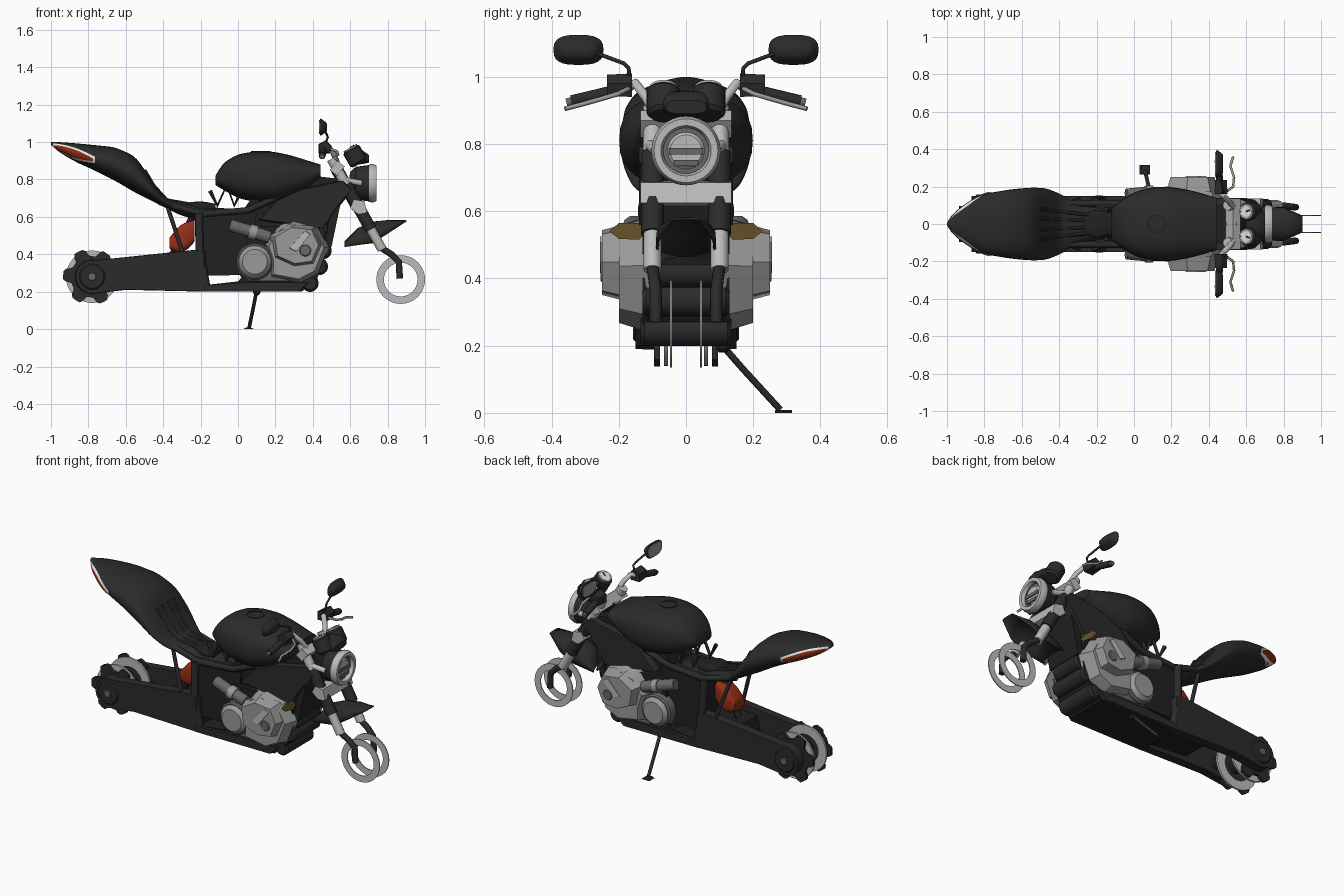
import bpy, bmesh, math
from mathutils import Vector

if "Cube" in bpy.data.objects:
    bpy.data.objects.remove(bpy.data.objects["Cube"])


def material(name, *rgb):
    m = bpy.data.materials.new(name)
    m.use_nodes = True
    m.diffuse_color = (*rgb, 1)
    bsdf = next(n for n in m.node_tree.nodes if n.type == "BSDF_PRINCIPLED")
    bsdf.inputs["Base Color"].default_value = (*rgb, 1)
    return m


BLACK = material("satin black", .024, .024, .024)
DARK = material("deep black", .015, .015, .015)
GREY = material("engine grey", .32, .32, .32)
SILVER = material("light silver", .50, .50, .50)
STEEL = material("dark steel", .14, .14, .135)
RED = material("red", .30, .028, .008)
WHITE = material("white", .85, .85, .85)
BRONZE = material("bronze", .12, .075, .02)


def finish(ob, mat, mirror, angle):
    bpy.context.view_layer.objects.active = ob
    for o in bpy.context.selected_objects:
        o.select_set(False)
    ob.select_set(True)
    if ob.type == "CURVE":
        bpy.ops.object.convert(target="MESH")
        ob = bpy.context.object
    ob.data.materials.clear()
    ob.data.materials.append(mat)
    bpy.ops.object.shade_smooth_by_angle(angle=math.radians(angle))
    if mirror:
        mod = ob.modifiers.new("other side", "MIRROR")
        mod.use_axis = (False, True, False)
        mod.use_mirror_merge = False
    return ob


def build(name, verts, faces, mat, mirror=False, angle=35):
    bm = bmesh.new()
    vs = [bm.verts.new(v) for v in verts]
    for f in faces:
        bm.faces.new([vs[i] for i in f])
    bmesh.ops.remove_doubles(bm, verts=bm.verts, dist=1e-5)
    bmesh.ops.recalc_face_normals(bm, faces=bm.faces)
    me = bpy.data.meshes.new(name)
    bm.to_mesh(me)
    bm.free()
    ob = bpy.data.objects.new(name, me)
    bpy.context.collection.objects.link(ob)
    return finish(ob, mat, mirror, angle)


def skin(rows, n, loop=False):
    last = rows if loop else rows - 1
    return [(r * n + i, r * n + (i + 1) % n, (r + 1) % rows * n + (i + 1) % n, (r + 1) % rows * n + i)
            for r in range(last) for i in range(n)]


def section(rows, x, soft=.025):
    """Softened (low, high, half width) of a body at x."""
    def at(q):
        for a, b in zip(rows, rows[1:]):
            if q <= b[0] or b is rows[-1]:
                t = min(max((q - a[0]) / (b[0] - a[0]), 0), 1)
                return [p + (s - p) * t for p, s in zip(a[1:], b[1:])]
    soft = min(soft, x - rows[0][0], rows[-1][0] - x)
    return [(a + 2 * b + c) / 4 for a, b, c in zip(at(x - soft), at(x), at(x + soft))]


def body(name, rows, mat, power=2.3, yc=0, steps=32, n=32, mirror=False):
    """Rounded body along x from rows of (x, low, high, half width)."""
    verts = []
    for s in range(steps + 1):
        x = rows[0][0] + (rows[-1][0] - rows[0][0]) * s / steps
        lo, hi, w = section(rows, x)
        for i in range(n):
            c, d = math.cos(math.tau * i / n), math.sin(math.tau * i / n)
            verts.append((x, yc + w * math.copysign(abs(c) ** (2 / power), c),
                          (lo + hi) / 2 + (hi - lo) / 2 * math.copysign(abs(d) ** (2 / power), d)))
    caps = [range(n), range(steps * n, steps * n + n)]
    return build(name, verts, skin(steps + 1, n) + caps, mat, mirror, 45)


def plate(name, pts, y0, y1, mat, taper=1, mirror=False):
    """Side profile in x and z, extruded over y and narrowed at y1."""
    n = len(pts)
    cx, cz = sum(p[0] for p in pts) / n, sum(p[1] for p in pts) / n
    verts = [(x, y0, z) for x, z in pts]
    verts += [(cx + (x - cx) * taper, y1, cz + (z - cz) * taper) for x, z in pts]
    return build(name, verts, skin(2, n) + [range(n), range(n, 2 * n)], mat, mirror)


def lathe(name, centre, axis, profile, mat, mirror=False, n=32):
    """Turn a closed (radius, height) profile around an axis."""
    q = Vector(axis).to_track_quat("Z", "Y")
    verts = [Vector(centre) + q @ Vector((r * math.cos(math.tau * k / n), r * math.sin(math.tau * k / n), h))
             for k in range(n) for r, h in profile]
    return build(name, verts, skin(n, len(profile), True), mat, mirror)


def drum(name, centre, axis, r, h, mat, mirror=False, edge=.008):
    return lathe(name, centre, axis, [(0, -h), (r - edge, -h), (r, edge - h), (r, h - edge), (r - edge, h), (0, h)],
                 mat, mirror)


def ring(name, centre, axis, inner, outer, h, mat, mirror=False):
    return lathe(name, centre, axis, [(inner, -h), (outer, -h), (outer, h), (inner, h)], mat, mirror, 48)


def tube(name, pts, r, mat, mirror=True):
    cu = bpy.data.curves.new(name, "CURVE")
    cu.dimensions, cu.bevel_depth, cu.bevel_resolution, cu.use_fill_caps = "3D", r, 3, True
    sp = cu.splines.new("POLY")
    sp.points.add(len(pts) - 1)
    for p, co in zip(sp.points, pts):
        p.co = (*co, 1)
    ob = bpy.data.objects.new(name, cu)
    bpy.context.collection.objects.link(ob)
    return finish(ob, mat, mirror, 40)


SIDE, FWD = (0, 1, 0), (1, 0, 0)

# Tank with filler cap and ridge panel
TANK = [(-.12, .77, .82, .08), (-.08, .745, .89, .12), (0, .70, .935, .17), (.09, .68, .95, .195),
        (.18, .67, .95, .2), (.28, .70, .93, .185), (.36, .74, .905, .165), (.44, .80, .88, .14)]
body("fuel_tank", TANK, BLACK, 2.5)
ring("filler_ring", (.12, 0, .944), (0, 0, 1), .042, .05, .007, DARK)
for x in (.24, .31, .38):
    plate("tank_ridge", [(x - .03, .88), (x - .03, .952 - (x - .2) * .32), (x + .025, .942 - (x - .2) * .34),
                         (x + .025, .86)], -.07, .07, DARK)

# Tail, lamps and seat
TAIL = [(-1, .985, 1.0, .01), (-.95, .94, 1.0, .065), (-.85, .885, .992, .135), (-.78, .855, .985, .165),
        (-.66, .795, .973, .185), (-.55, .73, .925, .195), (-.47, .69, .81, .192), (-.39, .65, .70, .16),
        (-.3, .605, .68, .10), (-.18, .58, .655, .085), (0, .58, .64, .10)]
body("tail_and_seat", TAIL, BLACK, 2.2, steps=48)


def lamp(name, mat, lift, grow):
    """Tapered patch laid on the flank of the tail."""
    verts, cols, rows = [], 14, 7
    for i in range(cols):
        u = i / (cols - 1)
        x = -.98 - grow + (.205 + 2 * grow) * u
        lo, hi, w = section(TAIL, x)
        mid, half = .974 - .069 * u, .004 + .018 * math.sin(math.pi * min(1, u * .85 + .1)) + grow
        for j in range(rows):
            z = min(max(mid + half * (j / (rows - 1) * 2 - 1), lo + .002), hi - .002)
            t = abs((z - (lo + hi) / 2) / ((hi - lo) / 2))
            verts.append((x, w * (1 - t ** 2.2) ** (1 / 2.2) + lift, z))
    faces = [(i * rows + j, i * rows + j + 1, (i + 1) * rows + j + 1, (i + 1) * rows + j)
             for i in range(cols - 1) for j in range(rows - 1)]
    build(name, verts, faces, mat, True)


lamp("lamp_border", WHITE, .004, .01)
lamp("tail_lamp", RED, .008, 0)
for y in (.03, .08):
    tube("seat_rib", [(-.5, y, .85), (-.45, y * .9, .765), (-.38, y * .8, .69), (-.24, y * .6, .665)], .01, DARK)
body("seat_nose", [(-.28, .62, .675, .05), (-.2, .62, .685, .08), (-.12, .62, .67, .06)], DARK, 3, steps=10)

# Open truss between seat and tank
tube("truss", [(-.15, .08, .74), (-.11, .08, .66), (-.06, .08, .77), (-.02, .08, .66), (.03, .08, .77)], .012, BLACK)
tube("seat_rail", [(-.42, .11, .68), (-.19, .11, .615), (.05, .11, .635), (.2, .12, .70)], .018, BLACK)

# Frame and belly
plate("frame_block", [(-.2, .285), (.06, .29), (.1, .62), (-.02, .64), (-.22, .63)], -.11, .11, DARK)
plate("upper_frame", [(.02, .45), (.46, .45), (.5, .62), (.6, .76), (.57, .8), (.4, .82), (.1, .74), (.03, .64)],
      -.1, .1, DARK)
plate("side_shroud", [(.1, .58), (.46, .53), (.52, .63), (.62, .75), (.57, .8), (.33, .75), (.2, .69)],
      .08, .14, BLACK, .93, True)
plate("belly", [(-.18, .2), (.34, .2), (.42, .26), (.47, .40), (.46, .55), (.05, .55), (.03, .29), (0, .255),
                (-.18, .235)], -.13, .13, DARK)
plate("lower_rail", [(-.2, .2), (.33, .2), (.38, .25), (.03, .25), (-.18, .235)], .12, .15, BLACK, .97, True)
# Cross-wise ribbed nose of the belly
for x, z, w in ((.385, .245, .135), (.435, .335, .13), (.455, .42, .1)):
    drum("belly_rib", (x, 0, z), SIDE, .046, w, BLACK, edge=.012)
plate("radiator", [(.46, .44), (.5, .44), (.55, .68), (.5, .68)], -.12, .12, DARK)
tube("rear_frame_strut", [(-.375, .10, .65), (-.30, .13, .42), (-.18, .13, .22)], .011, BLACK)
tube("front_frame_strut", [(-.21, .12, .62), (-.205, .13, .42), (-.17, .13, .23)], .022, BLACK)

# Red spring and damper
tube("damper", [(-.36, 0, .38), (-.21, 0, .66)], .02, DARK, False)
body("shock_spring", [(-.365, .43, .49, .05), (-.32, .40, .55, .06), (-.26, .43, .58, .06), (-.232, .47, .58, .05)],
     RED, 3.5, steps=10)

# Engine side covers
plate("crankcase", [(.14, .45), (.21, .55), (.30, .585), (.43, .55), (.49, .44), (.43, .29), (.33, .24), (.17, .27),
                    (.17, .36)], .11, .20, GREY, .84, True)
plate("cylinder_cover", [(.17, .50), (.28, .565), (.41, .55), (.455, .45), (.41, .345), (.3, .33), (.19, .38)],
      .17, .25, GREY, .82, True)
plate("cover_rib", [(.27, .43), (.36, .53), (.39, .51), (.31, .41)], .24, .256, SILVER, .9, True)
drum("cover_port", (.36, .222, .42), SIDE, .035, .032, STEEL, True)
drum("clutch_housing", (.09, .13, .36), SIDE, .098, .04, STEEL, True)
drum("clutch_cover", (.09, .158, .36), SIDE, .086, .035, GREY, True, .02)
plate("lower_case", [(.0, .3), (.04, .25), (.3, .25), (.36, .3), (.3, .36), (.0, .36)], .1, .15, STEEL, .85, True)
drum("case_bolt", (.27, .16, .30), SIDE, .03, .03, GREY, True)
tube("intake_pipe", [(-.04, .155, .555), (.06, .165, .525), (.17, .165, .49)], .034, STEEL)
ring("pipe_band", (.08, .165, .518), (1, 0, -.3), .02, .04, .02, GREY, True)
build("bronze_plate", [(.478, .115, .54), (.466, .14, .565), (.46, .2, .565), (.455, .228, .54), (.465, .2, .518),
                       (.48, .14, .515)], [range(6)], BRONZE, True)

# Swingarm, rear discs and lobed hubs
HUB = (-.78, .28)
arc = [(HUB[0] + .092 * math.cos(a), HUB[1] + .092 * math.sin(a))
       for a in [math.radians(75 + 15 * k) for k in range(14)]]
plate("swingarm", [(-.17, .2), (-.17, .41), (-.22, .425), (-.6, .385)] + arc + [(-.6, .21)], .095, .15, BLACK, .98, True)
plate("swingarm_bridge", [(-.45, .24), (-.17, .22), (-.17, .38), (-.42, .37)], -.1, .1, DARK)
lobes = []
for k in range(60):
    a = math.tau * k / 60
    r = .13 + .02 * max(-1, min(1, .3 + 2 * math.cos(6 * a + .4)))
    lobes.append((HUB[0] - .005 + r * math.cos(a), HUB[1] + r * math.sin(a)))
plate("rear_lobed_hub", lobes, .078, .095, BLACK, 1, True)
ring("rear_disc", (HUB[0], .06, HUB[1]), SIDE, .085, .14, .006, SILVER, True)
drum("rear_axle", (HUB[0], 0, HUB[1]), SIDE, .035, .14, DARK)
drum("axle_cap", (HUB[0], .145, HUB[1]), SIDE, .07, .012, BLACK, True)
drum("axle_nut", (HUB[0], .157, HUB[1]), SIDE, .022, .008, STEEL, True, .003)

# Forks, clamps and front discs
F0, F1 = Vector((.5, .1, .91)), Vector((.785, .1, .40))
for name, a, b, r, mat in [("fork_upper", 0, .3, .028, SILVER), ("fork_sleeve", .27, .74, .034, BLACK),
                           ("fork_lower", .72, .95, .027, SILVER)]:
    tube(name, [F0.lerp(F1, a), F0.lerp(F1, b)], r, mat)
tube("axle_bracket", [(.765, .1, .435), (.82, .095, .4), (.86, .09, .36), (.865, .09, .27)], .018, BLACK)
plate("upper_clamp", [(.49, .85), (.53, .9), (.57, .87), (.53, .82)], -.135, .135, SILVER)
plate("lower_clamp", [(.6, .65), (.62, .69), (.675, .685), (.69, .625), (.64, .615)], -.135, .135, SILVER)
tube("steering_stem", [(.52, 0, .87), (.64, 0, .65)], .035, DARK, False)
ring("front_disc", (.87, .045, .265), SIDE, .09, .13, .003, SILVER, True)

# Front fender shell
FENDER = [(.57, .44, .47), (.64, .45, .54), (.72, .46, .575), (.8, .51, .583), (.9, .575, .582)]
verts = [(x, .09 * math.cos(a) * (1 if x < .85 else .5), lo + (hi - lo) * math.sin(a) ** .7)
         for x, lo, hi in FENDER for a in [math.pi * k / 12 * .9999 for k in range(13)]]
fender = build("front_fender", verts, [f for i, f in enumerate(skin(5, 13)) if i % 13 != 12], BLACK)
fender.modifiers.new("thickness", "SOLIDIFY").thickness = .008

# Headlamp
lathe("headlamp_shell", (.6, 0, .78), FWD, [(0, -.01), (.06, 0), (.088, .03), (.097, .1), (0, .1)], BLACK)
lathe("headlamp_rim", (.7, 0, .78), FWD, [(.08, 0), (.1, 0), (.103, .02), (.095, .04), (.075, .04), (.068, .02)], SILVER)
drum("headlamp_bowl", (.708, 0, .78), FWD, .077, .006, STEEL)
drum("headlamp_lens", (.715, 0, .78), FWD, .055, .01, SILVER)
for z, w in ((.745, .035), (.78, .05)):
    plate("lens_bar", [(.72, z - .011), (.732, z - .011), (.732, z + .008), (.72, z + .008)], -w, w, STEEL)
tube("headlamp_ear", [(.56, .11, .8), (.66, .09, .78)], .016, SILVER)

# Gauges
UP = Vector((-.5, 0, .866))
G = Vector((.625, .067, .925))
FACE = G + UP * .052
drum("gauge_case", G, UP, .05, .048, BLACK, True, .012)
ring("gauge_bezel", G + UP * .046, UP, .033, .041, .006, SILVER, True)
drum("gauge_face", G + UP * .049, UP, .033, .003, WHITE, True, .001)
tube("gauge_needle", [FACE, FACE + Vector((.022, .008, .0127))], .004, RED)
body("gauge_cowl", [(.6, .88, .95, .05), (.66, .88, .965, .08), (.7, .89, .93, .06)], BLACK, 3, steps=8)

# Handlebars, levers and mirrors
tube("handlebar", [(.53, .09, .89), (.51, .12, .94), (.48, .15, .98), (.46, .18, .965)], .015, SILVER)
tube("grip", [(.46, .19, .963), (.45, .34, .927)], .019, BLACK)
tube("grip_end", [(.45, .34, .927), (.449, .355, .923)], .013, STEEL)
plate("switch_box", [(.43, .94), (.43, .99), (.47, 1.01), (.5, .98), (.49, .94)], .16, .235, BLACK, .9, True)
tube("lever", [(.49, .17, .965), (.53, .2, .95), (.535, .25, .935), (.515, .31, .918), (.53, .36, .905)], .007, GREY)
tube("mirror_stem", [(.47, .17, 1.0), (.48, .17, 1.025), (.475, .185, 1.04), (.46, .26, 1.068)], .006, BLACK)
body("mirror_head", [(.438, 1.036, 1.124, .073), (.45, 1.034, 1.126, .077), (.475, 1.06, 1.1, .05)], BLACK, 2.8, .32,
     8, 24, True)
body("mirror_glass", [(.434, 1.043, 1.117, .066), (.439, 1.043, 1.117, .066)], GREY, 2.8, .32, 1, 24, True)

# Side stand
tube("stand_leg", [(.1, .1, .21), (.085, .17, .13), (.06, .28, .01)], .01, BLACK, False)
drum("stand_pivot", (.1, .11, .2), SIDE, .02, .02, DARK)
plate("stand_foot", [(.03, 0), (.085, 0), (.075, .006), (.04, .008)], .265, .315, BLACK)
